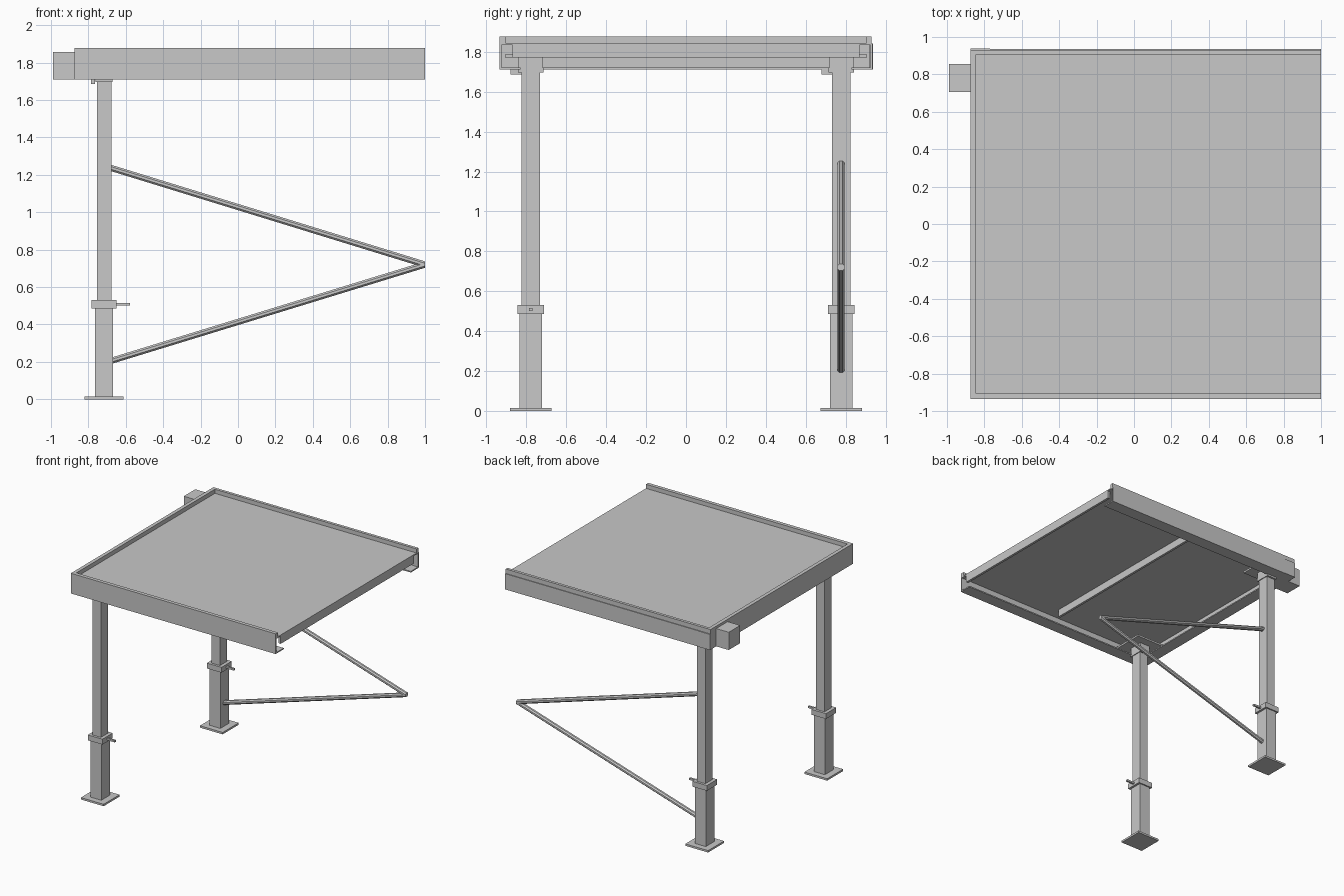
import bpy
import bmesh

if "Cube" in bpy.data.objects:
    bpy.data.objects.remove(bpy.data.objects["Cube"])

steel = bpy.data.materials.new("grey_steel")
steel.use_nodes = True
GREY = (0.58, 0.58, 0.58, 1)
steel.diffuse_color = GREY
steel.node_tree.nodes["Principled BSDF"].inputs["Base Color"].default_value = GREY


def finish(name, bm):
    bmesh.ops.recalc_face_normals(bm, faces=bm.faces[:])
    mesh = bpy.data.meshes.new(name)
    bm.to_mesh(mesh)
    bm.free()
    mesh.materials.append(steel)
    obj = bpy.data.objects.new(name, mesh)
    bpy.context.collection.objects.link(obj)
    return obj


def box(name, x, y, z):
    """Box from (low, high) ranges on each axis."""
    bm = bmesh.new()
    bmesh.ops.create_cube(bm, size=1)
    for v in bm.verts:
        for i, (low, high) in enumerate((x, y, z)):
            v.co[i] = low if v.co[i] < 0 else high
    return finish(name, bm)


def loft(name, start, end):
    """Closed prism between two matching rings of points."""
    bm = bmesh.new()
    a = [bm.verts.new(p) for p in start]
    b = [bm.verts.new(p) for p in end]
    n = len(a)
    for i in range(n):
        j = (i + 1) % n
        bm.faces.new((a[i], a[j], b[j], b[i]))
    bm.faces.new(a)
    bm.faces.new(b)
    return finish(name, bm)


LEFT_X, RIGHT_X = -0.875, 1.0
EDGE, LOW, TOP = 0.935, 1.71, 1.877
RIB_LOW, DECK_LOW, DECK_TOP = 1.77, 1.833, 1.843

# Edge beams: web with lip above the deck and an inward bottom flange
front_profile = [(-EDGE, LOW), (-0.83, LOW), (-0.83, 1.72), (-0.925, 1.72),
                 (-0.925, DECK_LOW), (-0.905, DECK_LOW),
                 (-0.905, TOP), (-EDGE, TOP)]
back_profile = [(EDGE, LOW), (0.83, LOW), (0.83, 1.72), (0.925, 1.72),
                (0.925, DECK_LOW), (0.905, DECK_LOW),
                (0.905, TOP), (0.929, TOP), (0.929, 1.84), (EDGE, 1.84)]
for name, profile in (("front_beam", front_profile), ("back_beam", back_profile)):
    loft(name, [(LEFT_X, y, z) for y, z in profile],
         [(RIGHT_X, y, z) for y, z in profile])
shift = LEFT_X + EDGE
loft("end_beam", [(u + shift, -EDGE + 0.002, z) for u, z in front_profile],
     [(u + shift, 0.927, z) for u, z in front_profile])
box("corner_bracket", (LEFT_X, -0.77), (0.92, 0.938), (LOW, 1.84))

# Thin deck with a rib under its middle and one under its open edge
box("deck", (-0.85, RIGHT_X), (-0.91, 0.91), (DECK_LOW, DECK_TOP))
box("middle_rib", (0.07, 0.09), (-0.82, 0.82), (RIB_LOW, DECK_LOW))
box("edge_rib", (0.98, RIGHT_X), (-0.87, 0.87), (RIB_LOW, DECK_LOW))

# Drive housing on the back corner
box("drive_housing", (-0.99, LEFT_X), (0.705, 0.855), (LOW, 1.857))

# Legs
for side, y in (("front", -0.778), ("back", 0.778)):
    x = -0.716

    def block(part, hx, hy, low, high):
        box(side + "_" + part, (x - hx, x + hx), (y - hy, y + hy), (low, high))

    block("base_plate", 0.104, 0.104, 0, 0.016)
    block("leg_sleeve", 0.049, 0.056, 0.01, 0.5)
    block("leg_collar", 0.067, 0.067, 0.486, 0.53)
    block("leg_post", 0.039, 0.047, 0.5, 1.7)
    block("leg_cap", 0.046, 0.063, 1.695, 1.72)
    block("leg_spacer", 0.046, 0.06, 1.71, RIB_LOW)
    block("mounting_plate", 0.13, 0.13, RIB_LOW, 1.785)
    box(side + "_cap_lug", (-0.785, -0.765), (y - 0.1, y - 0.04), (1.685, 1.712))
    box(side + "_locking_handle", (-0.66, -0.578), (y - 0.008, y + 0.008), (0.5, 0.515))

# Two round-edged braces meeting at one point beside the back leg
section = [(-0.018, -0.007), (-0.008, -0.017), (0.008, -0.017), (0.018, -0.007),
           (0.018, 0.007), (0.008, 0.017), (-0.008, 0.017), (-0.018, 0.007)]
for name, height in (("upper_brace", 1.237), ("lower_brace", 0.205)):
    loft(name, [(-0.68, 0.777 + u, height + v) for u, v in section],
         [(RIGHT_X, 0.777 + u, 0.72 + v) for u, v in section])
